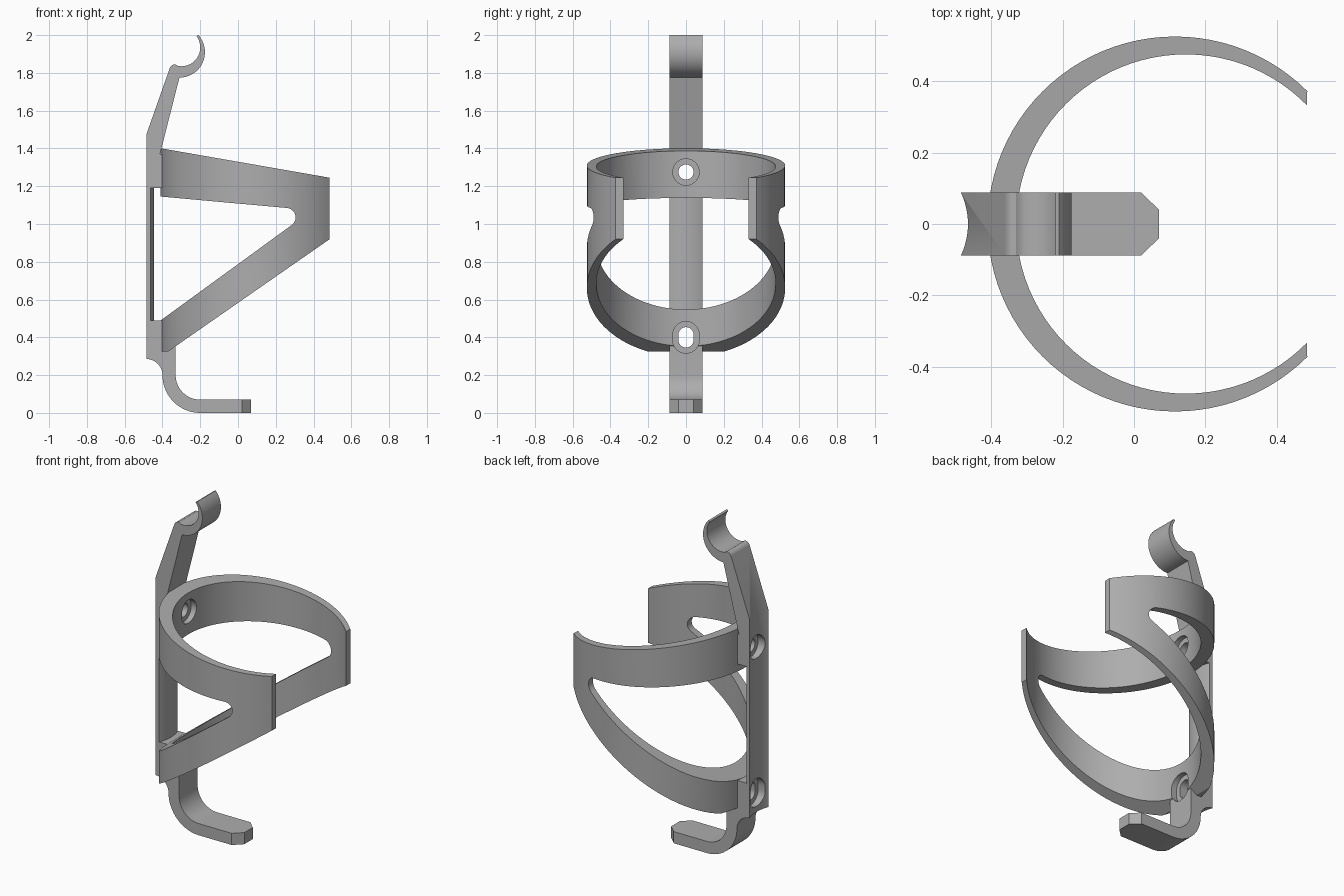
import bpy
import bmesh
from math import sin, cos, radians, atan2, pi

old = bpy.data.objects.get("Cube")
if old:
    bpy.data.objects.remove(old, do_unlink=True)

grey = bpy.data.materials.new("satin grey")
grey.use_nodes = True
grey.diffuse_color = (0.42, 0.42, 0.42, 1)
grey.node_tree.nodes["Principled BSDF"].inputs["Base Color"].default_value = grey.diffuse_color


def arc(cx, cy, r, start, end, n=16):
    """Points along a circular arc, angles in degrees."""
    angles = [radians(start + (end - start) * i / n) for i in range(n + 1)]
    return [(cx + r * cos(a), cy + r * sin(a)) for a in angles]


def prism(name, outline, axis, low, high):
    """Extrude a closed outline along one axis."""
    place = {"x": lambda p, d: (d, p[0], p[1]),
             "y": lambda p, d: (p[0], d, p[1]),
             "z": lambda p, d: (p[0], p[1], d)}[axis]
    bm = bmesh.new()
    a = [bm.verts.new(place(p, low)) for p in outline]
    b = [bm.verts.new(place(p, high)) for p in outline]
    bm.faces.new(a)
    bm.faces.new(b)
    for i in range(len(a)):
        j = (i + 1) % len(a)
        bm.faces.new((a[i], a[j], b[j], b[i]))
    bmesh.ops.recalc_face_normals(bm, faces=bm.faces)
    mesh = bpy.data.meshes.new(name)
    bm.to_mesh(mesh)
    bm.free()
    mesh.materials.append(grey)
    obj = bpy.data.objects.new(name, mesh)
    bpy.context.collection.objects.link(obj)
    return obj


def combine(obj, cutters, operation):
    """Apply boolean cutters to a part."""
    for cutter in cutters:
        mod = obj.modifiers.new("cut", "BOOLEAN")
        mod.solver = "EXACT"
        mod.operation = operation
        mod.object = cutter
    bpy.context.view_layer.update()
    graph = bpy.context.evaluated_depsgraph_get()
    mesh = bpy.data.meshes.new_from_object(obj.evaluated_get(graph))
    obj.modifiers.clear()
    obj.data = mesh


def slot(half_stretch, z, r):
    """Upright slot outline in the y-z plane; no stretch gives a circle."""
    return arc(0, z + half_stretch, r, 0, 180) + arc(0, z - half_stretch, r, 180, 359.9)


# Hoop: a crescent tube trimmed to a forked side outline
a_out = atan2(0.372, 0.37) * 180 / pi
a_in = atan2(0.332, 0.34) * 180 / pi
crescent = (arc(0.115, 0, 0.525, a_out, 360 - a_out, 72)
            + arc(0.145, 0, 0.475, 360 - a_in, a_in, 72))
hoop = prism("bottle_hoop", crescent, "z", 0.2, 1.6)
fork = [(-0.45, 1.408), (0.52, 1.239), (0.52, 0.944), (-0.37, 0.325),
        (-0.45, 0.325), (-0.45, 0.46)]
fork += arc(0.255, 1.035, 0.05, -55, 85, 10) + [(-0.45, 1.149)]
fork_trim = prism("fork_trim", fork, "y", -0.7, 0.7)
combine(hoop, [fork_trim], "INTERSECT")

# Plan outline shared by the brackets: hollow back, chamfered toe
W = 0.088
plan = arc(-0.669, 0, 0.204, -25.56, 25.56, 20)
plan += [(0.02, W), (0.07, 0.04), (0.07, -0.04), (0.02, -W)]
plan_trim = prism("plan_trim", plan, "z", -0.2, 2.2)

# Upper bracket with leaning neck and curled catch
upper = [(-0.485, 1.19), (-0.375, 1.19), (-0.375, 1.37), (-0.413, 1.37)]
upper += arc(-0.31, 1.91, 0.135, -90, 42, 24)
upper += arc(-0.30, 1.935, 0.10, 37, -100, 24)
upper += arc(-0.333, 1.815, 0.03, 85, 160, 6) + [(-0.485, 1.475)]
upper_bracket = prism("upper_bracket", upper, "y", -0.2, 0.2)

# Lower bracket with curved stem and foot
lower = arc(-0.485, 0.2, 0.085, 90, 0, 12)
lower += arc(-0.2, 0.2, 0.2, 180, 270)[1:] + [(0.1, 0), (0.1, 0.07)]
lower += arc(-0.2, 0.2, 0.13, 270, 180)
lower += [(-0.33, 0.36), (-0.375, 0.36), (-0.375, 0.49), (-0.485, 0.49)]
lower_bracket = prism("lower_bracket", lower, "y", -0.2, 0.2)

for bracket in (upper_bracket, lower_bracket):
    combine(bracket, [plan_trim], "INTERSECT")

# Thin curved plate joining the brackets
plate = arc(-0.669, 0, 0.204, -25.56, 25.56, 20) + arc(-0.669, 0, 0.224, 23.13, -23.13, 20)
back_plate = prism("back_plate", plate, "z", 0.49, 1.19)

# Screw holes, recessed on both sides
holes = []
for z, stretch in ((1.275, 0), (0.4, 0.014)):
    holes += [prism("bore", slot(stretch, z, 0.04), "x", -0.7, 0),
              prism("front_recess", slot(stretch, z, 0.07), "x", -0.36, 0),
              prism("back_recess", slot(stretch, z, 0.07), "x", -0.7, -0.43)]
for part in (hoop, upper_bracket, lower_bracket):
    combine(part, holes, "DIFFERENCE")

for helper in holes + [fork_trim, plan_trim]:
    bpy.data.objects.remove(helper, do_unlink=True)

# Smooth the curved walls, keep edges crisp
bpy.ops.object.select_all(action="DESELECT")
for part in (hoop, upper_bracket, lower_bracket, back_plate):
    part.select_set(True)
    bpy.context.view_layer.objects.active = part
bpy.ops.object.shade_smooth_by_angle(angle=radians(30))
